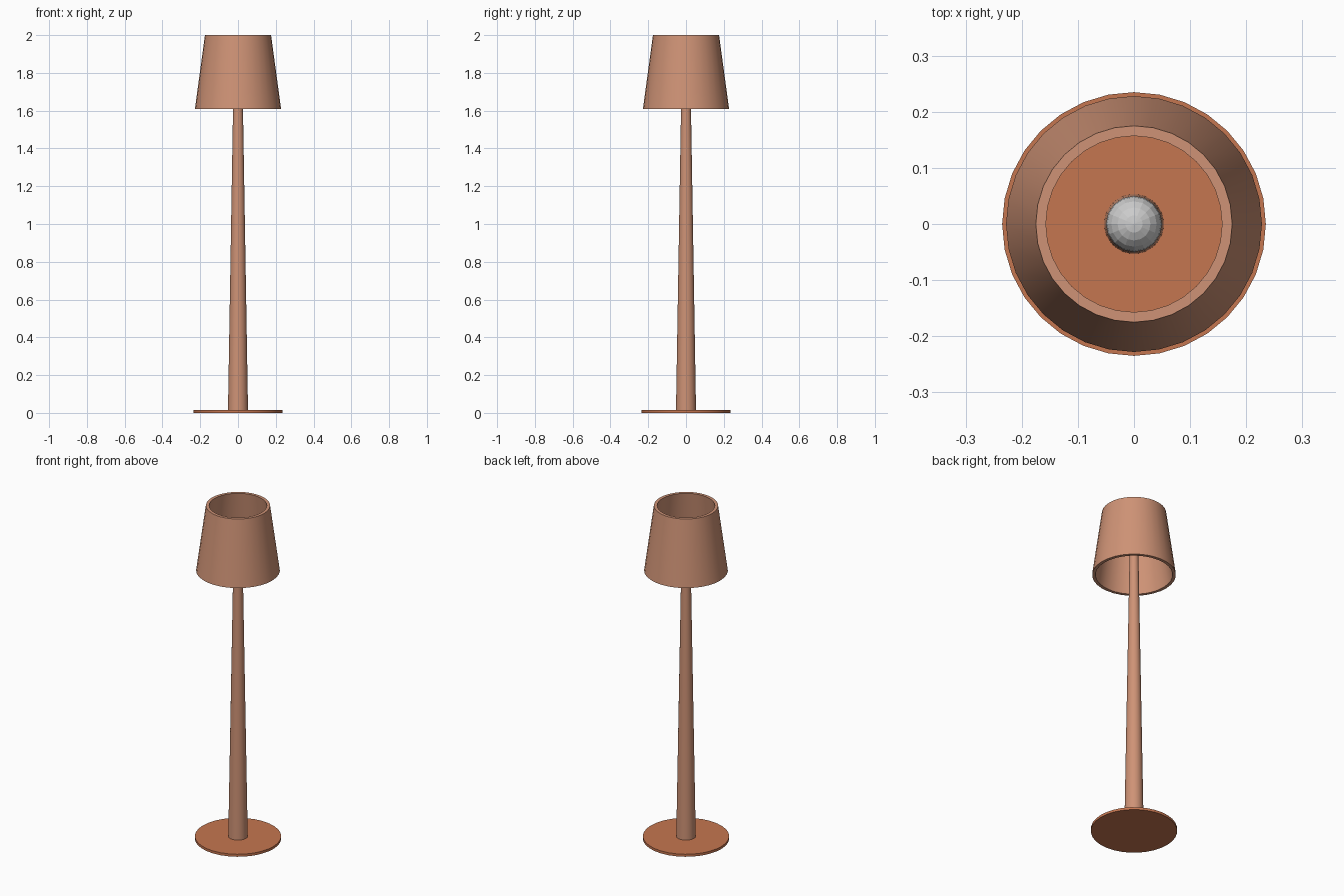
import bpy
import math

if "Cube" in bpy.data.objects:
    bpy.data.objects.remove(bpy.data.objects["Cube"])


def material(name, color):
    mat = bpy.data.materials.new(name)
    mat.diffuse_color = (*color, 1)
    mat.use_nodes = True
    mat.node_tree.nodes["Principled BSDF"].inputs["Base Color"].default_value = mat.diffuse_color
    return mat


def finish(obj, name, mat=None, smooth=True):
    obj.name = name
    if mat:
        obj.data.materials.append(mat)
    if smooth:
        bpy.ops.object.shade_smooth_by_angle(angle=math.radians(35))
    return obj


def cone(name, r_low, r_high, z0, z1, mat, sides=32):
    bpy.ops.mesh.primitive_cone_add(vertices=sides, radius1=r_low, radius2=r_high,
                                    depth=z1 - z0, location=(0, 0, (z0 + z1) / 2))
    return finish(bpy.context.object, name, mat)


def lathe_loop(name, profile, mat, sides=32):
    """Spin a closed (radius, z) profile into a ring."""
    n = len(profile)
    verts = [(r * math.cos(2 * math.pi * i / sides), r * math.sin(2 * math.pi * i / sides), z)
             for i in range(sides) for r, z in profile]
    faces = [(i * n + j, (i + 1) % sides * n + j,
              (i + 1) % sides * n + (j + 1) % n, i * n + (j + 1) % n)
             for i in range(sides) for j in range(n)]
    mesh = bpy.data.meshes.new(name)
    mesh.from_pydata(verts, [], faces)
    obj = bpy.data.objects.new(name, mesh)
    bpy.context.collection.objects.link(obj)
    bpy.ops.object.select_all(action='DESELECT')
    obj.select_set(True)
    bpy.context.view_layer.objects.active = obj
    return finish(obj, name, mat)


terracotta = material("terracotta", (0.56, 0.18, 0.08))
clay = material("clay", (0.62, 0.29, 0.18))

# Thin round foot and tapered stem
cone("base", 0.235, 0.235, 0.0, 0.015, terracotta)
cone("pole", 0.053, 0.024, 0.015, 1.75, clay)

# Grey bulb on top of the stem, hidden within the shade
bpy.ops.mesh.primitive_uv_sphere_add(segments=16, ring_count=10, radius=0.05,
                                     location=(0, 0, 1.79))
finish(bpy.context.object, "bulb", smooth=False)

# Open tapered shade with wall thickness
lathe_loop("lamp_shade", [(0.228, 1.61), (0.175, 2.0), (0.157, 2.0), (0.21, 1.61)], clay)
